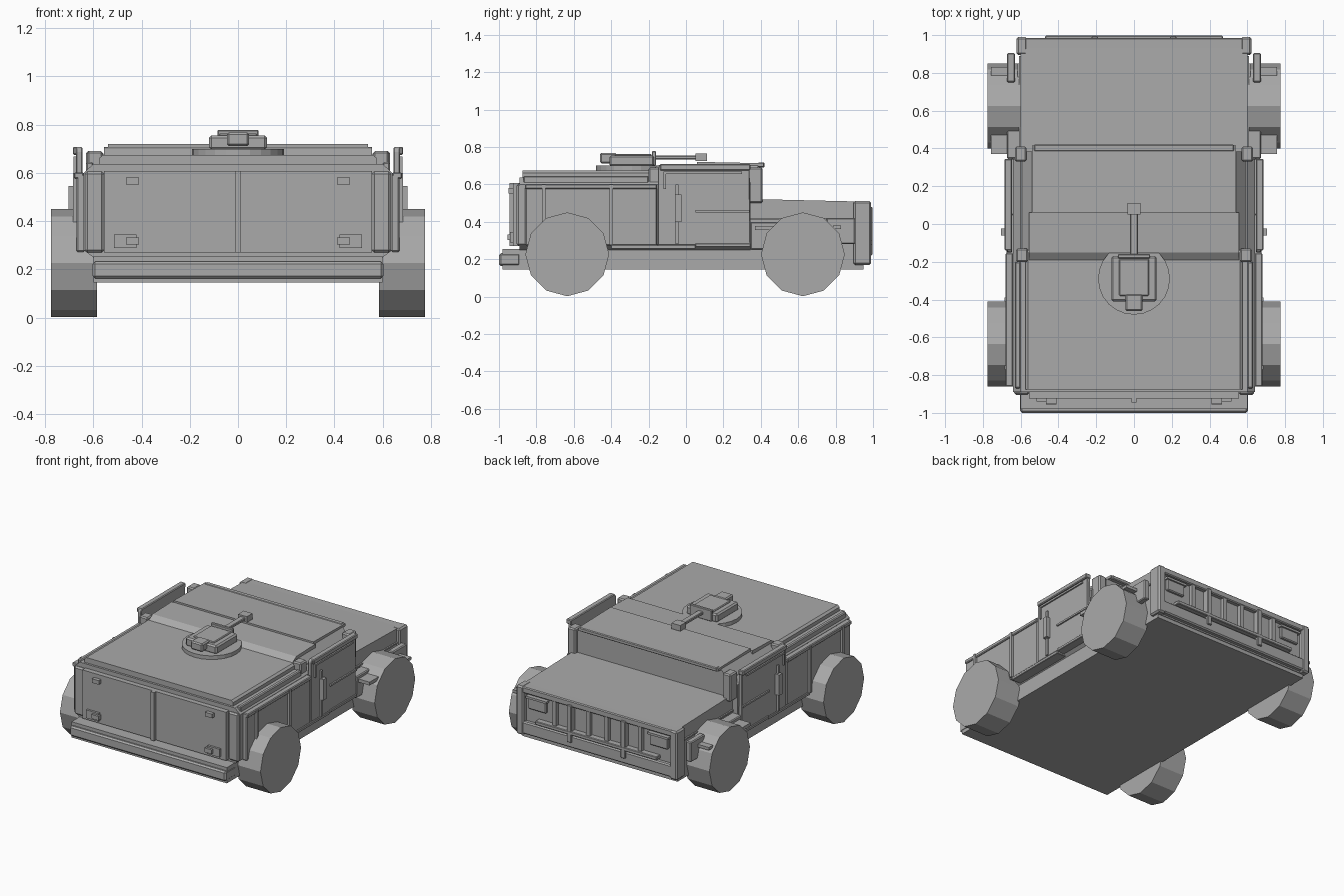
import bpy, bmesh, math
from mathutils import Matrix

paint = bpy.data.materials.new("plain grey")
paint.diffuse_color = (0.4, 0.4, 0.4, 1)


def finish(name, bm, bevel=0.0):
    bmesh.ops.recalc_face_normals(bm, faces=bm.faces)
    me = bpy.data.meshes.new(name)
    bm.to_mesh(me)
    bm.free()
    me.materials.append(paint)
    ob = bpy.data.objects.new(name, me)
    bpy.context.collection.objects.link(ob)
    if bevel:
        m = ob.modifiers.new("bevel", 'BEVEL')
        m.width, m.segments = bevel, 1
    return ob


def box(name, x, y, z, bevel=0.0, both=False):
    """Block from x, y, z ranges; both=True adds the mirrored one."""
    bm = bmesh.new()
    for s in ((1, -1) if both else (1,)):
        c = [(s * sum(x) / 2), sum(y) / 2, sum(z) / 2]
        mat = Matrix.Translation(c) @ Matrix.Diagonal(
            (x[1] - x[0], y[1] - y[0], z[1] - z[0], 1))
        bmesh.ops.create_cube(bm, size=1, matrix=mat)
    return finish(name, bm, bevel)


def extrude(name, pts, axis, a, b, bevel=0.0, both=False):
    """Profile extruded along x (pts = y,z) or y (pts = x,z)."""
    bm = bmesh.new()
    for s in ((1, -1) if both else (1,)):
        def co(p, t):
            return (s * t, p[0], p[1]) if axis == 'x' else (s * p[0], t, p[1])
        lo = [bm.verts.new(co(p, a)) for p in pts]
        hi = [bm.verts.new(co(p, b)) for p in pts]
        bm.faces.new(lo)
        bm.faces.new(hi)
        n = len(pts)
        for i in range(n):
            bm.faces.new((lo[i], lo[(i + 1) % n], hi[(i + 1) % n], hi[i]))
    return finish(name, bm, bevel)


def cylinder(name, r, depth, mat, n):
    bm = bmesh.new()
    bmesh.ops.create_cone(bm, cap_ends=True, segments=n, radius1=r, radius2=r,
                          depth=depth, matrix=mat)
    return finish(name, bm)


def sym(half):
    return half + [(-x, z) for x, z in reversed(half)]


# Chassis and wheels
box("chassis", (-0.6, 0.6), (-0.98, 0.95), (0.145, 0.255))
for y, end in ((-0.635, "rear"), (0.625, "front")):
    for s, side in ((1, "right"), (-1, "left")):
        cylinder(f"{end}_{side}_wheel", 0.224, 0.19,
                 Matrix.Translation((s * 0.68, y, 0.226)) @ Matrix.Rotation(math.pi / 2, 4, 'Y'), 12)

# Main hull with chamfered sides, and raised rear deck
extrude("rear_hull", sym([(0.6, 0.25), (0.64, 0.28), (0.64, 0.6), (0.6, 0.637)]), 'y', -0.89, 0.345)
extrude("rear_deck", sym([(0.575, 0.63), (0.575, 0.662), (0.56, 0.674)]), 'y', -0.875, -0.15)
box("deck_side_rail", (0.6, 0.63), (-0.87, -0.2), (0.59, 0.645), 0.006, True)

# Cab with sloped roof sides
extrude("cab", sym([(0.61, 0.5), (0.6, 0.63), (0.54, 0.7)]), 'y', -0.14, 0.385)
extrude("roof_rear_slope", [(-0.21, 0.62), (-0.21, 0.66), (-0.15, 0.702), (0.06, 0.708), (0.06, 0.62)], 'x', -0.555, 0.555)
extrude("roof_front", [(0.06, 0.69), (0.06, 0.72), (0.415, 0.713), (0.415, 0.695)], 'x', -0.54, 0.54)
box("windshield_frame", (-0.53, 0.53), (0.385, 0.42), (0.69, 0.717), 0.005)
box("windshield_pillar", (0.57, 0.63), (0.33, 0.41), (0.5, 0.69), 0.008, True)
box("rear_pillar", (0.56, 0.625), (-0.2, -0.13), (0.6, 0.69), 0.008, True)

# Hood and nose frame
extrude("hood", [(0.33, 0.25), (0.33, 0.522), (0.93, 0.508), (0.93, 0.25)], 'x', -0.6, 0.6)
box("nose_back", (-0.6, 0.6), (0.9, 0.955), (0.17, 0.505))
box("nose_post", (0.565, 0.622), (0.895, 0.99), (0.17, 0.51), 0.01, True)
box("nose_top_rail", (-0.6, 0.6), (0.91, 0.985), (0.465, 0.508), 0.006)
box("nose_bottom_rail", (-0.6, 0.6), (0.91, 0.985), (0.18, 0.265), 0.008)
box("nose_middle_rail", (-0.47, 0.47), (0.95, 0.997), (0.275, 0.3), 0.004)
box("grille_bar", (0.19, 0.225), (0.95, 0.996), (0.22, 0.48), 0.004, True)
for i, x in enumerate((-0.33, -0.07, 0.07, 0.33)):
    box(f"grille_slat_{i}", (x - 0.014, x + 0.014), (0.95, 0.982), (0.29, 0.47))
box("headlight", (0.4, 0.54), (0.95, 0.975), (0.36, 0.44), 0.006, True)
box("headlight_hood", (0.39, 0.55), (0.95, 0.985), (0.435, 0.45), 0, True)

# Doors standing proud of the cab, with window channel and seams
extrude("front_door", [(-0.15, 0.275), (-0.15, 0.69), (-0.14, 0.705), (0.34, 0.705), (0.345, 0.275)],
        'x', 0.645, 0.672, 0.004, True)
box("door_top_rail", (0.645, 0.685), (-0.14, 0.345), (0.675, 0.708), 0.005, True)
box("door_window_rail", (0.67, 0.682), (-0.11, 0.3), (0.655, 0.668), 0, True)
box("door_window_post", (0.67, 0.682), (-0.12, -0.108), (0.575, 0.668), 0, True)
box("door_belt", (0.67, 0.682), (0.05, 0.34), (0.45, 0.462), 0, True)
box("door_hinge_strip", (0.67, 0.685), (-0.055, -0.04), (0.28, 0.6), 0, True)
box("door_handle", (0.67, 0.703), (-0.06, -0.025), (0.4, 0.545), 0, True)
box("door_sill", (0.62, 0.68), (0.05, 0.345), (0.265, 0.285), 0.003, True)

# Rear side panels with ribs
box("rear_side_panel", (0.635, 0.67), (-0.86, -0.155), (0.272, 0.595), 0.006, True)
box("rear_side_lip", (0.64, 0.68), (-0.86, -0.155), (0.575, 0.602), 0.005, True)
for y in (-0.76, -0.4):
    box("side_rib", (0.66, 0.685), (y - 0.01, y + 0.01), (0.275, 0.6), 0, True)
box("side_sill", (0.6, 0.675), (-0.4, 0.05), (0.255, 0.275), 0.003, True)

# Front fender pieces
box("fender_rear_bracket", (0.6, 0.672), (0.345, 0.51), (0.25, 0.4), 0.006, True)
box("fender_rear_flap", (0.66, 0.758), (0.37, 0.47), (0.355, 0.378), 0, True)
box("fender_front_bracket", (0.63, 0.672), (0.75, 0.905), (0.28, 0.42), 0.006, True)
box("fender_front_flap", (0.66, 0.758), (0.785, 0.83), (0.36, 0.38), 0, True)
box("fender_strip", (0.595, 0.618), (0.36, 0.85), (0.36, 0.38), 0, True)
box("hood_side_strip", (0.595, 0.61), (0.345, 0.89), (0.41, 0.42), 0, True)

# Tailgate, lamps and rear bumper
box("tailgate", (-0.555, 0.555), (-0.925, -0.88), (0.27, 0.608))
box("tailgate_post", (0.555, 0.635), (-0.905, -0.88), (0.27, 0.605), 0.01, True)
box("tailgate_center_rib", (-0.013, 0.013), (-0.945, -0.92), (0.27, 0.608))
box("tail_marker", (0.41, 0.465), (-0.95, -0.92), (0.552, 0.58), 0, True)
box("tail_lamp_plate", (0.42, 0.515), (-0.94, -0.92), (0.288, 0.345), 0, True)
box("tail_lamp", (0.41, 0.465), (-0.955, -0.92), (0.303, 0.333), 0, True)
box("rear_bumper", (-0.603, 0.603), (-1.0, -0.885), (0.163, 0.232), 0.01)

# Roof turret
cylinder("turret_ring", 0.19, 0.05, Matrix.Translation((0, -0.29, 0.675)), 24)
box("turret_body", (-0.12, 0.12), (-0.41, -0.17), (0.695, 0.755), 0.01)
box("turret_lid", (-0.08, 0.08), (-0.38, -0.185), (0.75, 0.763), 0.005)
box("turret_shield", (-0.085, 0.085), (-0.182, -0.16), (0.7, 0.778), 0.004)
box("turret_rear_box", (-0.046, 0.046), (-0.46, -0.37), (0.712, 0.768), 0.008)
box("gun_barrel", (-0.02, 0.02), (-0.17, 0.07), (0.733, 0.753), 0.004)
box("gun_muzzle", (-0.034, 0.034), (0.05, 0.112), (0.724, 0.764))
